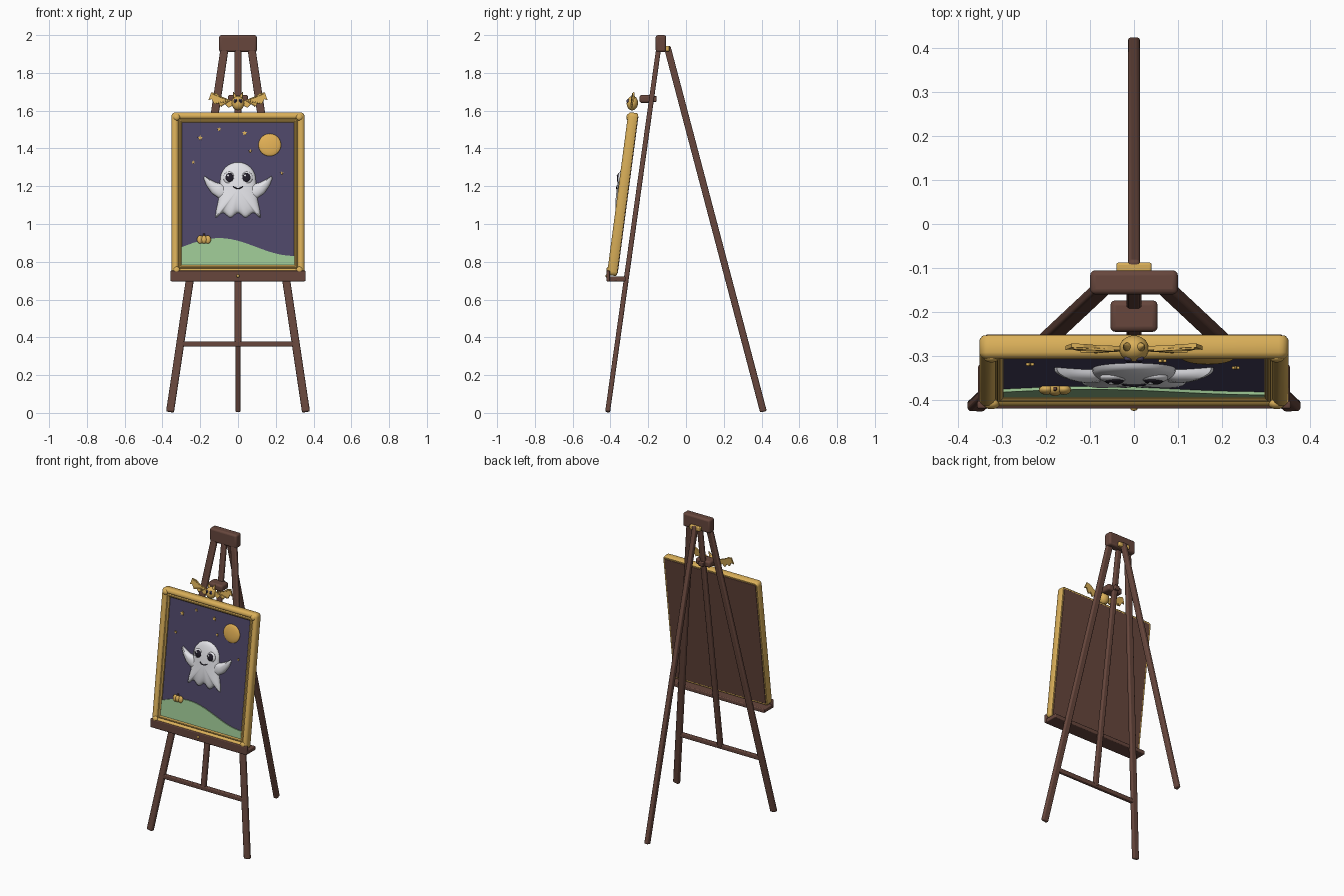
import bpy, bmesh, math
from mathutils import Matrix, Vector

if "Cube" in bpy.data.objects:
    bpy.data.objects.remove(bpy.data.objects["Cube"])

def mat(name, c):
    m = bpy.data.materials.new(name)
    m.diffuse_color = (*c, 1)
    m.use_nodes = True
    m.node_tree.nodes["Principled BSDF"].inputs["Base Color"].default_value = m.diffuse_color
    return m

WOOD = mat("brown wood", (0.135, 0.062, 0.046))
GOLD = mat("gold", (0.70, 0.43, 0.10))
MOON = mat("moon yellow", (0.75, 0.43, 0.09))
NIGHT = mat("night purple", (0.075, 0.062, 0.135))
GREEN = mat("hill green", (0.33, 0.56, 0.29))
WHITE = mat("ghost white", (0.80, 0.80, 0.84))
DARK = mat("dark eye", (0.015, 0.012, 0.022))

I = Matrix.Identity(4)
# picture plane: local z runs up the leaning board, local -y faces the viewer
TILT = math.radians(-7.5)
M = Matrix.Translation((0, -0.392, 0.727)) @ Matrix.Rotation(TILT, 4, 'X')
def V(z):
    return (z - 0.727) / math.cos(TILT)

def finish(name, bm, m, M=I, bevel=0, smooth=True):
    bmesh.ops.recalc_face_normals(bm, faces=bm.faces)
    me = bpy.data.meshes.new(name)
    bm.to_mesh(me)
    bm.free()
    ob = bpy.data.objects.new(name, me)
    bpy.context.collection.objects.link(ob)
    me.materials.append(m)
    me.transform(M)
    if bevel:
        b = ob.modifiers.new("bevel", 'BEVEL')
        b.width, b.segments = bevel, 3
    if smooth:
        bpy.ops.object.select_all(action='DESELECT')
        ob.select_set(True)
        bpy.context.view_layer.objects.active = ob
        bpy.ops.object.shade_smooth_by_angle(angle=math.radians(40))
    return ob

def box(name, c, s, m, M=I, bevel=0.005):
    bm = bmesh.new()
    bmesh.ops.create_cube(bm, size=1, matrix=Matrix.Translation(c) @ Matrix.Diagonal((*s, 1)))
    return finish(name, bm, m, M, bevel)

def bar(name, a, b, w, t, m):
    a, b = Vector(a), Vector(b)
    z = (b - a).normalized()
    y = z.cross(Vector((1, 0, 0))).normalized()
    x = y.cross(z)
    R = Matrix((x, y, z)).transposed().to_4x4()
    return box(name, (0, 0, 0), (w, t, (b - a).length), m,
               Matrix.Translation((a + b) / 2) @ R, 0.008)

def ball(name, c, s, m, M=M, rot=0, seg=24):
    bm = bmesh.new()
    T = Matrix.Translation(c) @ Matrix.Rotation(rot, 4, 'Y') @ Matrix.Diagonal((*s, 1))
    bmesh.ops.create_uvsphere(bm, u_segments=seg, v_segments=seg // 2, radius=1, matrix=T)
    return finish(name, bm, m, M)

def plate(name, pts, y0, y1, m, M=M):
    bm = bmesh.new()
    f = bm.faces.new([bm.verts.new((x, y0, z)) for x, z in pts])
    r = bmesh.ops.extrude_face_region(bm, geom=[f])
    for v in r['geom']:
        if isinstance(v, bmesh.types.BMVert):
            v.co.y = y1
    return finish(name, bm, m, M, smooth=False)

def puff(name, pts, c, y0, depth, m):
    # outline inflated into a cushion
    bm, n, rings = bmesh.new(), len(pts), []
    for i in range(8):
        a = math.pi / 2 * i / 8
        k, h = math.cos(a), depth * math.sin(a) ** 0.8
        rings.append([bm.verts.new((c[0] + (x - c[0]) * k, y0 - h, c[1] + (z - c[1]) * k)) for x, z in pts])
    tip = bm.verts.new((c[0], y0 - depth, c[1]))
    for p, q in zip(rings, rings[1:]):
        for j in range(n):
            bm.faces.new((p[j], p[j - 1], q[j - 1], q[j]))
    for j in range(n):
        bm.faces.new((rings[-1][j], rings[-1][j - 1], tip))
    bm.faces.new(rings[0])
    return finish(name, bm, m, M)

# easel
for s, side in ((-1, "left"), (1, "right")):
    bar(side + "_front_leg", (s * 0.36, -0.415, 0.005), (s * 0.068, -0.142, 1.95), 0.042, 0.026, WOOD)
bar("rear_leg", (0, 0.41, 0.006), (0, -0.10, 1.94), 0.028, 0.036, WOOD)
bar("centre_mast", (0, -0.365, 0.36), (0, -0.142, 1.95), 0.035, 0.026, WOOD)
box("cross_bar", (0, -0.365, 0.365), (0.61, 0.024, 0.028), WOOD)
box("top_block", (0, -0.133, 1.955), (0.2, 0.055, 0.09), WOOD, bevel=0.012)
box("hinge", (0, -0.099, 1.928), (0.08, 0.022, 0.028), GOLD)
box("tray", (0, -0.37, 0.709), (0.71, 0.10, 0.026), WOOD)
box("tray_lip", (0, -0.412, 0.725), (0.715, 0.018, 0.056), WOOD)
ball("tray_stud", (0, -0.421, 0.725), (0.008, 0.005, 0.008), GOLD, I, seg=12)
box("top_clamp", (0, -0.21, 1.662), (0.108, 0.072, 0.042), WOOD, bevel=0.012)
box("clamp_neck", (0, -0.18, 1.662), (0.035, 0.05, 0.03), WOOD)

# picture frame: moulding profile (inset, depth) swept round a rounded rectangle
W, H = 0.352, 0.87
profile = [(0.006, 0.026), (0, 0.018), (0, -0.014), (0.004, -0.021), (0.012, -0.027), (0.022, -0.027),
           (0.031, -0.021), (0.036, -0.012), (0.041, -0.018), (0.047, -0.018), (0.054, -0.012),
           (0.055, 0.005), (0.055, 0.024)]
bm = bmesh.new()
rings = []
for d, y in profile:
    r, ring = max(0.022 - d, 0), []
    for q in range(4):
        sx, sz = (1, -1, -1, 1)[q], (1, 1, -1, -1)[q]
        for k in range(5):
            a = math.pi / 2 * (q + k / 4)
            ring.append(bm.verts.new((sx * (W - d - r) + r * math.cos(a), y,
                                      H / 2 + sz * (H / 2 - d - r) + r * math.sin(a))))
    rings.append(ring)
for p, q in zip(rings, rings[1:] + rings[:1]):
    for j in range(20):
        bm.faces.new((p[j], p[j - 1], q[j - 1], q[j]))
bmesh.ops.remove_doubles(bm, verts=bm.verts, dist=1e-5)
finish("picture_frame", bm, GOLD, M)
for sx in (-1, 1):
    for z in (0.027, H - 0.027):
        ball("frame_corner_boss", (sx * (W - 0.027), -0.022, z), (0.018, 0.012, 0.018), GOLD, seg=16)
box("back_board", (0, 0.018, H / 2), (0.675, 0.022, 0.84), WOOD, M, 0.003)
box("canvas", (0, 0.002, H / 2), (0.61, 0.012, 0.78), NIGHT, M, 0)

# painted scene
xs = [-0.298 + 0.596 * i / 32 for i in range(33)]
plate("hill", [(-0.298, V(0.775)), (0.298, V(0.775))] +
      [(x, V(0.877 + 0.047 * math.cos((x + 0.1) * 8))) for x in reversed(xs)], -0.003, -0.011, GREEN)
ball("moon", (0.168, -0.004, V(1.418)), (0.06, 0.013, 0.06), MOON, seg=40)
for x, z, r in ((-0.2, 1.455, 0.015), (-0.1, 1.5, 0.011), (0.035, 1.48, 0.014), (0.065, 1.385, 0.01),
                (-0.237, 1.325, 0.01), (0.232, 1.268, 0.009)):
    plate("star", [(x + r * (1 if i % 2 == 0 else 0.45) * math.sin(i * math.pi / 5),
                    V(z) + r * (1 if i % 2 == 0 else 0.45) * math.cos(i * math.pi / 5)) for i in range(10)],
          -0.003, -0.01, GOLD)
for dx in (-0.02, 0.02, 0):
    ball("pumpkin_lobe", (-0.18 + dx, -0.011, V(0.916)), (0.017, 0.011 if dx else 0.014, 0.022), GOLD, seg=16)
box("pumpkin_stem", (-0.18, -0.012, V(0.942)), (0.008, 0.008, 0.014), WOOD, M, 0.002)

# ghost
body = [(0.094 * math.cos(math.pi * i / 24), V(1.233) + 0.094 * math.sin(math.pi * i / 24)) for i in range(25)]
body += [(-0.097, V(1.18)), (-0.105, V(1.12)), (-0.116, V(1.07))]
body += [(-0.12 + 0.01 * i, V(1.046 + 0.013 * math.cos(2 * math.pi * (-0.12 + 0.01 * i) / 0.08))) for i in range(25)]
body += [(0.116, V(1.07)), (0.105, V(1.12)), (0.097, V(1.18))]
puff("ghost_body", body, (0, V(1.18)), -0.004, 0.031, WHITE)
arm = [(0.06, 1.14), (0.10, 1.135), (0.14, 1.163), (0.168, 1.205), (0.182, 1.242), (0.176, 1.253),
       (0.15, 1.235), (0.12, 1.22), (0.09, 1.212), (0.06, 1.20)]
for s in (-1, 1):
    puff("ghost_arm", [(s * x, V(z)) for x, z in arm], (s * 0.11, V(1.185)), -0.004, 0.026, WHITE)
    ball("ghost_eye", (s * 0.047, -0.026, V(1.242)), (0.031, 0.012, 0.032), WHITE)
    ball("ghost_pupil", (s * 0.045, -0.033, V(1.242)), (0.022, 0.009, 0.024), DARK)
    ball("eye_glint", (s * 0.045 - 0.007, -0.041, V(1.251)), (0.006, 0.003, 0.006), WHITE, seg=12)
cu = bpy.data.curves.new("ghost_smile", 'CURVE')
cu.dimensions = '3D'
cu.bevel_depth = 0.003
sp = cu.splines.new('POLY')
sp.points.add(12)
for i, p in enumerate(sp.points):
    t = -1 + i / 6
    p.co = (0.026 * t, -0.0355, V(1.183 + 0.013 * t * t), 1)
cu.materials.append(DARK)
smile = bpy.data.objects.new("ghost_smile", cu)
smile.matrix_world = M
bpy.context.collection.objects.link(smile)

# bat ornament on top of the frame
ball("bat_body", (0, -0.012, V(1.638)), (0.034, 0.03, 0.038), GOLD)
wing = [(0.02, 1.645), (0.06, 1.662), (0.085, 1.668), (0.115, 1.69), (0.142, 1.695), (0.156, 1.655),
        (0.14, 1.66), (0.125, 1.632), (0.108, 1.643), (0.09, 1.618), (0.07, 1.634), (0.05, 1.615), (0.02, 1.63)]
for s in (-1, 1):
    plate("bat_wing", [(s * x, V(z)) for x, z in wing], -0.008, -0.017, GOLD)
    for x, z in ((0.138, 1.69), (0.122, 1.635), (0.09, 1.622)):
        bar("bat_wing_rib", M @ Vector((s * 0.045, -0.018, V(1.652))), M @ Vector((s * x, -0.018, V(z))),
            0.006, 0.006, GOLD).modifiers[0].width = 0.002
    bm = bmesh.new()
    bmesh.ops.create_cone(bm, cap_ends=True, segments=12, radius1=0.012, radius2=0.001, depth=0.036,
                          matrix=Matrix.Translation((s * 0.019, -0.012, V(1.68))) @ Matrix.Rotation(s * 0.3, 4, 'Y'))
    finish("bat_ear", bm, GOLD, M)
    ball("bat_eye", (s * 0.013, -0.036, V(1.646)), (0.01, 0.007, 0.011), NIGHT, seg=16)
    ball("bat_pupil", (s * 0.013, -0.042, V(1.646)), (0.005, 0.003, 0.006), DARK, seg=12)
